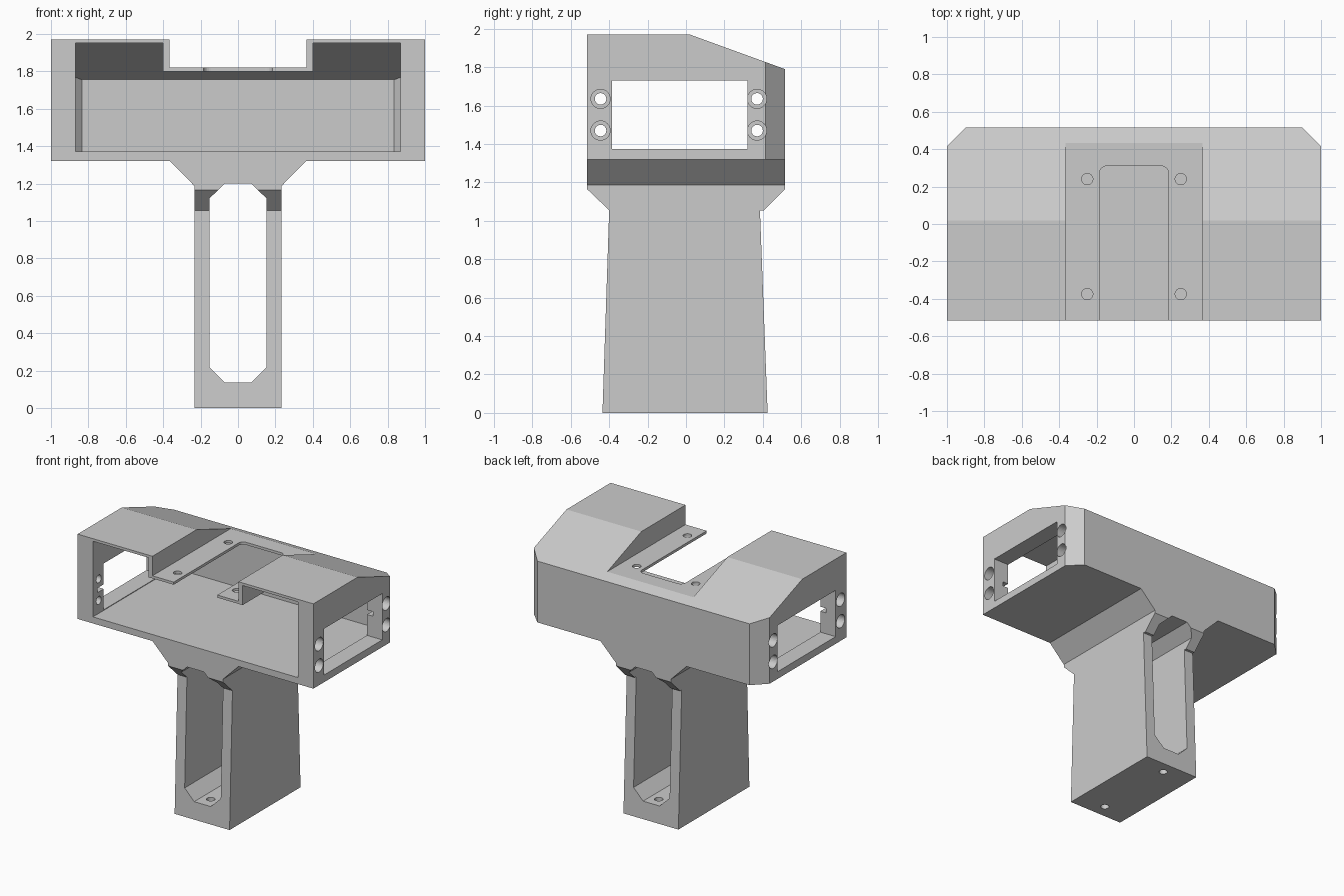
import bpy, bmesh, math
from mathutils import Vector

if "Cube" in bpy.data.objects:
    bpy.data.objects.remove(bpy.data.objects["Cube"], do_unlink=True)

grey = bpy.data.materials.new("plain grey")
grey.use_nodes = True
grey.diffuse_color = (0.6, 0.6, 0.6, 1)
grey.node_tree.nodes["Principled BSDF"].inputs["Base Color"].default_value = (0.6, 0.6, 0.6, 1)


def prism(name, points, axis, lo, hi):
    """Extrude a 2D outline along an axis; outline uses the other two axes in order."""
    def place(p, d):
        v = list(p)
        v.insert("xyz".index(axis), d)
        return Vector(v)
    bm = bmesh.new()
    base = bm.faces.new([bm.verts.new(place(p, lo)) for p in points])
    ext = bmesh.ops.extrude_face_region(bm, geom=[base])
    top = [v for v in ext["geom"] if isinstance(v, bmesh.types.BMVert)]
    bmesh.ops.translate(bm, verts=top, vec=place((0, 0), hi - lo))
    bmesh.ops.recalc_face_normals(bm, faces=bm.faces)
    mesh = bpy.data.meshes.new(name)
    bm.to_mesh(mesh)
    bm.free()
    mesh.materials.append(grey)
    obj = bpy.data.objects.new(name, mesh)
    bpy.context.collection.objects.link(obj)
    return obj


def box(name, x, y, z):
    return prism(name, [(x[0], y[0]), (x[1], y[0]), (x[1], y[1]), (x[0], y[1])], "z", *z)


def cylinder(name, centre, r, axis, lo, hi, n=32):
    ring = [(centre[0] + r * math.cos(i * math.tau / n),
             centre[1] + r * math.sin(i * math.tau / n)) for i in range(n)]
    return prism(name, ring, axis, lo, hi)


def mirrored(half):
    """Complete a symmetric outline from its +x half."""
    return half + [(-a, b) for a, b in reversed(half)]


def combine(obj, tool, operation="DIFFERENCE"):
    """Apply a boolean and discard the tool."""
    mod = obj.modifiers.new("cut", "BOOLEAN")
    mod.object, mod.operation, mod.solver = tool, operation, "EXACT"
    bpy.context.view_layer.update()
    old = obj.data
    new = bpy.data.meshes.new_from_object(obj.evaluated_get(bpy.context.evaluated_depsgraph_get()))
    obj.modifiers.clear()
    obj.data = new
    bpy.data.meshes.remove(old)
    bpy.data.objects.remove(tool, do_unlink=True)


F = 0.515  # half depth

# Housing: sloped side profile with chamfered back corners
frame = prism("housing_and_grip", [(-F, 1.32), (F, 1.32), (F, 1.79), (0.02, 1.97), (-F, 1.97)], "x", -1, 1)
combine(frame, prism("plan", mirrored([(1, -0.6), (1, 0.415), (0.9, F), (0.9, 0.515)][:3]), "z", 1, 2.2), "INTERSECT")

# Cavity open to the front, kept low under the centre mounting plate
cavity = prism("cavity", [(-0.7, 1.37), (0.465, 1.37), (0.465, 1.755), (-0.07, 1.95), (-0.7, 1.95)], "x", -0.95, 0.95)
combine(cavity, prism("cavity_plan", mirrored([(0.87, -0.65), (0.87, 0.43), (0.835, 0.465 + 0.0)]), "z", 1.2, 2.1), "INTERSECT")
combine(cavity, box("centre_block", (-0.4, 0.4), (-0.8, 0.8), (1.8, 2.2)))
combine(frame, cavity)

# Notch in the roof and rounded slot in the mounting plate
combine(frame, box("notch", (-0.365, 0.365), (-0.7, 0.7), (1.82, 2.2)))
r = 0.04
corner = [(0.185 - r + r * math.cos(a * math.pi / 12), 0.31 - r + r * math.sin(a * math.pi / 12)) for a in range(7)]
combine(frame, prism("plate_slot", mirrored([(0.185, -0.7)] + corner), "z", 1.7, 1.9))
for x in (-0.25, 0.25):
    for y in (-0.375, 0.24):
        combine(frame, cylinder("plate_hole", (x, y), 0.03, "z", 1.74, 1.9))

# Side windows, inner wire slots and counterbored screw holes
combine(frame, box("window", (-1.2, 1.2), (-0.385, 0.32), (1.375, 1.73)))
for s in (-1, 1):
    combine(frame, box("wire_slot", sorted((s * 0.8, s * 0.92)), (-0.46, 0.4), (1.535, 1.57)))
    for y in (-0.445, 0.37):
        for z in (1.47, 1.635):
            combine(frame, cylinder("screw_hole", (y, z), 0.03, "x", *sorted((s * 0.8, s * 1.1))))
            combine(frame, cylinder("counterbore", (y, z), 0.05, "x", *sorted((s * 0.92, s * 1.1))))

# Grip: tapered side profile with a flared collar, plus the spreading neck
grip = prism("grip", [(-0.435, 0), (0.425, 0), (0.385, 1.055), (0.405, 1.055), (F, 1.165),
                      (F, 1.25), (-F, 1.25), (-F, 1.165), (-0.4, 1.055)], "x", -0.233, 0.233)
combine(grip, prism("neck", mirrored([(0.233, 1.187), (0.365, 1.32), (0.365, 1.34)]), "y", -F, F), "UNION")

# Long opening through the grip with clipped corners
combine(grip, prism("grip_opening", mirrored([(0.07, 0.135), (0.153, 0.217), (0.153, 1.12), (0.07, 1.2)]), "y", -0.8, 0.8))
for y in (-0.33, 0.33):
    combine(grip, cylinder("base_hole", (0, y), 0.03, "z", -0.1, 0.18))
combine(frame, grip, "UNION")
